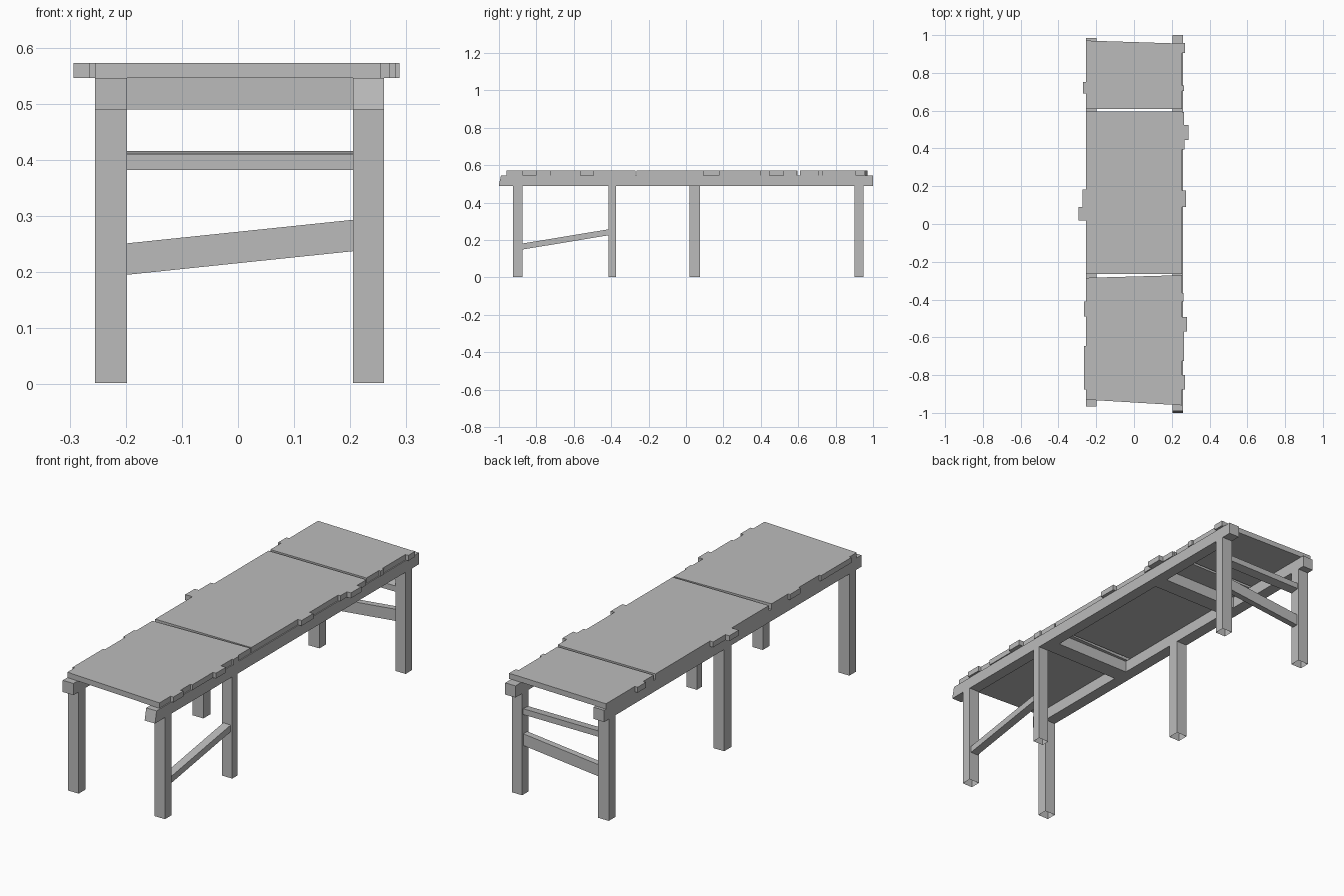
import bpy, bmesh
from mathutils import Vector

if "Cube" in bpy.data.objects:
    bpy.data.objects.remove(bpy.data.objects["Cube"])

grey = bpy.data.materials.new("plain grey")
grey.use_nodes = True
grey.diffuse_color = (0.5, 0.5, 0.5, 1)
grey.node_tree.nodes["Principled BSDF"].inputs["Base Color"].default_value = (0.5, 0.5, 0.5, 1)


def block(name, xs, ys, zs, shift=None, open_bottom=False):
    """Box between limits; shift(x, y, z) takes -1/1 corner signs and returns an offset."""
    bm = bmesh.new()
    bmesh.ops.create_cube(bm, size=2)
    for v in bm.verts:
        signs = [1 if c > 0 else -1 for c in v.co]
        v.co = Vector([lim[s > 0] for lim, s in zip((xs, ys, zs), signs)])
        if shift:
            v.co += Vector(shift(*signs))
    if open_bottom:
        bm.normal_update()
        low = [f for f in bm.faces if f.normal.z < -0.9]
        bmesh.ops.delete(bm, geom=low, context="FACES_ONLY")
    mesh = bpy.data.meshes.new(name)
    bm.to_mesh(mesh)
    bm.free()
    mesh.materials.append(grey)
    obj = bpy.data.objects.new(name, mesh)
    bpy.context.collection.objects.link(obj)
    return obj


LEFT, RIGHT = (0.205, 0.26), (-0.255, -0.198)
INNER = (RIGHT[1], LEFT[0])
RAIL_Z, TOP_Z = (0.49, 0.546), (0.546, 0.572)

# Long side rails, the left one with a slanted front end
block("left_rail", LEFT, (-0.995, 1.0), RAIL_Z,
      lambda x, y, z: (0, 0.006 * z if y < 0 else 0, 0))
block("right_rail", RIGHT, (-0.965, 0.985), RAIL_Z)

# Legs, open underneath
legs = {
    "front_left_leg": (LEFT, (-0.925, -0.875)),
    "front_right_leg": (RIGHT, (-0.925, -0.875)),
    "middle_left_leg": (LEFT, (-0.415, -0.375)),
    "middle_right_leg": (RIGHT, (0.02, 0.075)),
    "back_left_leg": (LEFT, (0.9, 0.95)),
    "back_right_leg": (RIGHT, (0.9, 0.95)),
}
for name, (xs, ys) in legs.items():
    block(name, xs, ys, (0.002, 0.49), open_bottom=True)

# Cross beams under the top
block("front_cross_beam", INNER, (-0.375, -0.295), RAIL_Z)
block("back_cross_beam", INNER, (0.4, 0.48), RAIL_Z)

# Rungs between the back legs and the sloping brace on the left side
block("back_upper_rung", INNER, (0.9, 0.945), (0.385, 0.413),
      lambda x, y, z: (0, 0, 0.003 * y))
block("back_lower_rung", INNER, (0.91, 0.94), (0.216, 0.272),
      lambda x, y, z: (0, 0, 0.021 * x))
block("side_brace", (0.212, 0.252), (-0.875, -0.415), (0.187, 0.219),
      lambda x, y, z: (0, 0, 0.038 * y))

# Three top panels with slightly crooked ends
WIDE = (-0.255, 0.255)
block("front_panel", WIDE, (-0.945, -0.278), TOP_Z,
      lambda x, y, z: (0, x * (0.007 if y > 0 else -0.015), 0))
block("middle_panel", WIDE, (-0.264, 0.596), TOP_Z)
block("back_panel", WIDE, (0.61, 0.963), TOP_Z,
      lambda x, y, z: (0, -0.008 * x if y > 0 else 0, 0))

# Ragged plank ends sticking out at the edges: (start, end, reach)
left_tabs = [(-0.875, -0.8, 0.27), (-0.725, -0.568, 0.265), (-0.568, -0.493, 0.281),
             (-0.41, -0.365, 0.262), (0.09, 0.178, 0.275), (0.395, 0.445, 0.267),
             (0.445, 0.525, 0.288), (0.525, 0.592, 0.265), (0.705, 0.732, 0.264),
             (0.905, 0.957, 0.271)]
right_tabs = [(-0.875, -0.645, 0.265), (-0.49, -0.41, 0.265), (0.018, 0.09, 0.293),
              (0.09, 0.182, 0.272), (0.69, 0.752, 0.27)]
for start, end, reach in left_tabs:
    block("left_plank_end", (0.255, reach), (start, end), TOP_Z)
for start, end, reach in right_tabs:
    block("right_plank_end", (-reach, -0.255), (start, end), TOP_Z)
